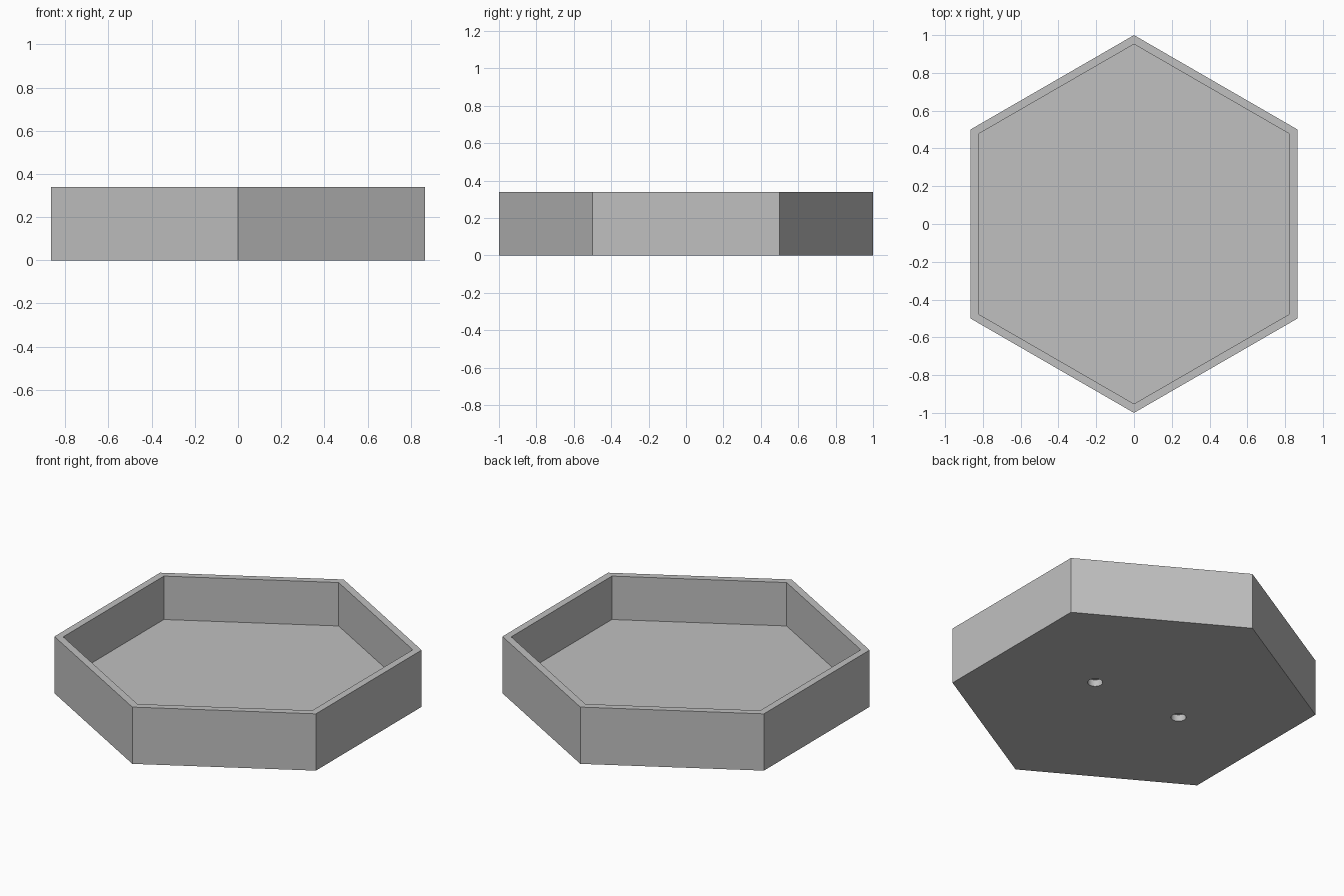
import bpy
import bmesh
from math import radians
from mathutils import Matrix

cube = bpy.data.objects.get("Cube")
if cube:
    bpy.data.objects.remove(cube, do_unlink=True)

HEIGHT, FLOOR = 0.34, 0.08
OUTER, INNER = 1.0, 0.952

grey = bpy.data.materials.new("plain grey")
grey.use_nodes = True
colour = (0.53, 0.53, 0.53, 1)
grey.diffuse_color = colour
grey.node_tree.nodes["Principled BSDF"].inputs["Base Color"].default_value = colour


def prism(name, sides, radius, z0, z1, x=0.0):
    """Upright regular prism with a corner pointing along y."""
    bm = bmesh.new()
    place = Matrix.Translation((x, 0, (z0 + z1) / 2)) @ Matrix.Rotation(radians(90), 4, "Z")
    bmesh.ops.create_cone(bm, cap_ends=True, segments=sides, radius1=radius,
                          radius2=radius, depth=z1 - z0)
    # Turn so that a corner lies on the local x axis before placing
    corner = max((v.co for v in bm.verts), key=lambda c: c.x)
    turn = Matrix.Rotation(-corner.to_2d().angle_signed((1, 0)), 4, "Z")
    if abs(corner.y) < 1e-5:
        turn = Matrix.Identity(4)
    bmesh.ops.transform(bm, matrix=place @ turn, verts=bm.verts)
    bmesh.ops.recalc_face_normals(bm, faces=bm.faces)
    mesh = bpy.data.meshes.new(name)
    bm.to_mesh(mesh)
    bm.free()
    mesh.materials.append(grey)
    obj = bpy.data.objects.new(name, mesh)
    bpy.context.collection.objects.link(obj)
    return obj


# Hexagonal tray body
tray = prism("hexagonal_tray", 6, OUTER, 0, HEIGHT)

# Hollow inside, and two shallow round sockets underneath
cutters = [prism("hollow_cutter", 6, INNER, FLOOR, HEIGHT + 0.1)]
for side, x in (("left", 0.275), ("right", -0.315)):
    cutters.append(prism(side + "_socket_cutter", 32, 0.041, -0.05, 0.04, x))

for cutter in cutters:
    cut = tray.modifiers.new(cutter.name, "BOOLEAN")
    cut.operation = "DIFFERENCE"
    cut.solver = "EXACT"
    cut.object = cutter

# Apply the cuts and drop the cutters
bpy.context.view_layer.update()
cut_mesh = bpy.data.meshes.new_from_object(tray.evaluated_get(bpy.context.evaluated_depsgraph_get()))
tray.modifiers.clear()
tray.data = cut_mesh
for cutter in cutters:
    bpy.data.objects.remove(cutter, do_unlink=True)

# Smooth the socket walls, keep the corners sharp
bpy.ops.object.select_all(action="DESELECT")
tray.select_set(True)
bpy.context.view_layer.objects.active = tray
bpy.ops.object.shade_smooth_by_angle(angle=radians(30))
